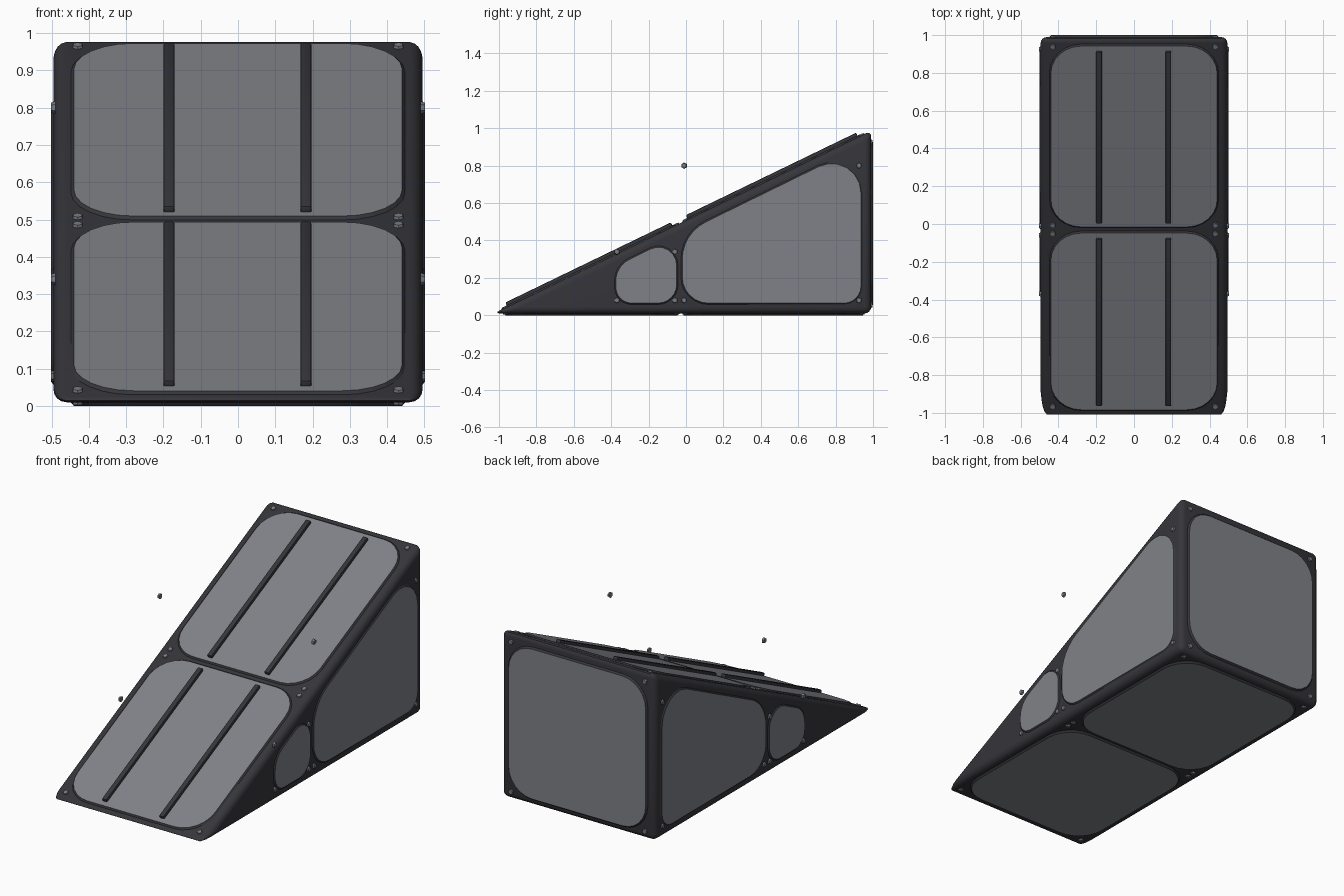
import bpy, bmesh, math
from mathutils import Matrix, Vector

if "Cube" in bpy.data.objects:
    bpy.data.objects.remove(bpy.data.objects["Cube"])


def material(name, rgb):
    m = bpy.data.materials.new(name)
    m.diffuse_color = (*rgb, 1)
    m.use_nodes = True
    m.node_tree.nodes["Principled BSDF"].inputs["Base Color"].default_value = m.diffuse_color
    return m


DARK = material("dark frame", (0.036, 0.036, 0.043))
GREY = material("grey panel", (0.215, 0.222, 0.245))
BOLT = material("bolt metal", (0.19, 0.20, 0.225))

SLOPE = 0.484
ANG = math.atan(SLOPE)
C, S = math.cos(ANG), math.sin(ANG)
HALF = 0.495


def plane(origin, u, v):
    """Local frame with x along u, y along v and z out of the surface."""
    u, v = Vector(u), Vector(v)
    n = u.cross(v)
    return Matrix.Translation(origin) @ Matrix((u, v, n)).transposed().to_4x4()


RAMP = plane((0, 0, 0.508), (1, 0, 0), (0, C, S))
RIGHT = plane((HALF, 0, 0), (0, 1, 0), (0, 0, 1))
LEFT = Matrix.Scale(-1, 4, (1, 0, 0)) @ RIGHT
BACK = plane((0, 0.99, 0), (-1, 0, 0), (0, 0, 1))
BASE = plane((0, 0, 0.01), (-1, 0, 0), (0, 1, 0))


def finish(name, bm, mats, matrix=Matrix(), smooth=True):
    bm.transform(matrix)
    bmesh.ops.recalc_face_normals(bm, faces=bm.faces)
    me = bpy.data.meshes.new(name)
    bm.to_mesh(me)
    bm.free()
    for m in mats:
        me.materials.append(m)
    ob = bpy.data.objects.new(name, me)
    bpy.context.collection.objects.link(ob)
    if smooth:
        bpy.ops.object.select_all(action='DESELECT')
        ob.select_set(True)
        bpy.context.view_layer.objects.active = ob
        bpy.ops.object.shade_smooth_by_angle(angle=math.radians(35))
    return ob


def rounded(corners, steps=6):
    """Counter-clockwise polygon of (x, y, tangent length) with arc corners."""
    out = []
    for i, (x, y, t) in enumerate(corners):
        p = Vector((x, y))
        a = (Vector(corners[i - 1][:2]) - p).normalized()
        b = (Vector(corners[(i + 1) % len(corners)][:2]) - p).normalized()
        half = a.angle(b) / 2
        r = t * math.tan(half)
        mid = (a + b).normalized()
        centre = p + mid * (r / math.sin(half))
        start, end = p + a * t - centre, p + b * t - centre
        sweep = math.pi - 2 * half
        for k in range(steps + 1):
            f = k / steps
            w = (start * math.sin((1 - f) * sweep) + end * math.sin(f * sweep)) / math.sin(sweep)
            out.append(centre + w)
    return out


def panel(name, corners, matrix, depth):
    """Raised grey plate with a dark sloping rim."""
    pts = rounded(corners)
    n = len(pts)
    bm = bmesh.new()
    top = [bm.verts.new((p.x, p.y, depth)) for p in pts]
    low = []
    for i, p in enumerate(pts):
        d = (pts[(i + 1) % n] - pts[i - 1]).normalized()
        low.append(bm.verts.new((p.x + d.y * 0.01, p.y - d.x * 0.01, -0.002)))
    bm.faces.new(top).material_index = 1
    bm.faces.new(low[::-1])
    for i in range(n):
        j = (i + 1) % n
        bm.faces.new((low[i], low[j], top[j], top[i]))
    finish(name, bm, [DARK, GREY], matrix, smooth=False)


def rect(x, y0, y1, t):
    return [(-x, y0, t), (x, y0, t), (x, y1, t), (-x, y1, t)]


def bolts(name, places, matrix):
    """Small six-sided bolt heads."""
    bm = bmesh.new()
    for x, y in places:
        bmesh.ops.create_cone(bm, cap_ends=True, segments=6, radius1=0.017, radius2=0.013,
                              depth=0.012, matrix=Matrix.Translation((x, y, 0.001)))
    finish(name, bm, [BOLT], matrix, smooth=False)


# Wedge frame with rounded edges
bm = bmesh.new()
outline = [((0.01 - 0.508) / SLOPE, 0.01), (0.99, 0.01), (0.99, 0.508 + 0.99 * SLOPE)]
sides = [[bm.verts.new((x, y, z)) for y, z in outline] for x in (-HALF, HALF)]
bm.faces.new(sides[0])
bm.faces.new(sides[1][::-1])
for i in range(3):
    j = (i + 1) % 3
    bm.faces.new((sides[0][i], sides[0][j], sides[1][j], sides[1][i]))
bmesh.ops.recalc_face_normals(bm, faces=bm.faces)
bmesh.ops.bevel(bm, geom=bm.edges[:], offset=0.035, segments=4, profile=0.5, affect='EDGES')
finish("wedge_frame", bm, [DARK])

# Ramp and base panels, lower and upper halves
for half, y0, y1 in (("front", -0.98, -0.045), ("rear", -0.012, 0.945)):
    panel("ramp_panel_" + half, rect(0.44, y0 / C, y1 / C, 0.16), RAMP, 0.008)
    panel("base_panel_" + half, rect(0.44, y0 if half == "rear" else -0.965, y1, 0.16), BASE, 0.01)

# Back panel
panel("back_panel", rect(0.44, 0.055, 0.925, 0.15), BACK, 0.01)

# Side panels and side bolts
big = [(-0.02, 0.065, 0.14), (0.935, 0.065, 0.09), (0.935, 0.905, 0.25), (-0.02, 0.437, 0.14)]
small = [(-0.375, 0.065, 0.085), (-0.05, 0.065, 0.1), (-0.05, 0.422, 0.155), (-0.375, 0.263, 0.08)]
side_bolts = [(y, z) for y in (-0.37, -0.06) for z in (0.08, 0.34)]
side_bolts += [(y, z) for y in (-0.01, 0.925) for z in (0.08, 0.8)]
for side, m in (("right", RIGHT), ("left", LEFT)):
    panel("large_panel_" + side, big, m, 0.006)
    panel("small_panel_" + side, small, m, 0.006)
    bolts("side_bolts_" + side, side_bolts, m)

# Corner bolts on ramp, base and back
rows = (-0.965, -0.05, -0.005, 0.94)
bolts("ramp_bolts", [(x, y / C) for x in (-0.43, 0.43) for y in rows], RAMP)
bolts("base_bolts", [(x, y) for x in (-0.43, 0.43) for y in rows], BASE)
bolts("back_bolts", [(x, z) for x in (-0.43, 0.43) for z in (0.055, 0.925)], BACK)

# Grip bars along the ramp
for half, y0, y1 in (("front", -0.955, -0.07), ("rear", 0.01, 0.92)):
    for side, x in (("left", -0.185), ("right", 0.182)):
        bm = bmesh.new()
        bmesh.ops.create_cube(bm, size=1)
        bm.transform(Matrix.Translation((x, (y0 + y1) / 2 / C, 0.012))
                     @ Matrix.Diagonal((0.03, (y1 - y0) / C, 0.026, 1)))
        bmesh.ops.bevel(bm, geom=bm.edges[:], offset=0.006, segments=2, profile=0.5, affect='EDGES')
        finish(f"grip_bar_{half}_{side}", bm, [DARK], RAMP)
